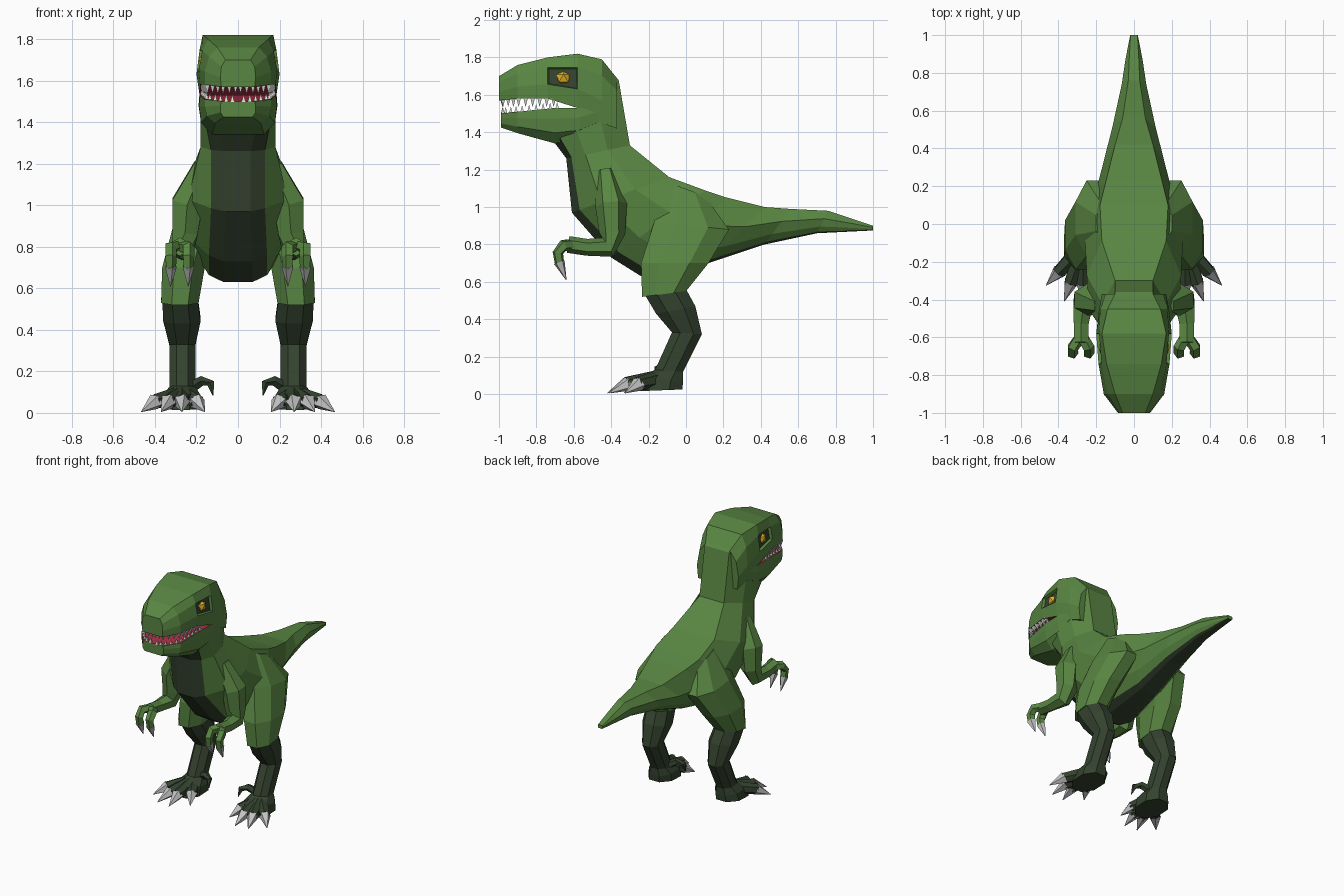
import bpy, bmesh, math
from mathutils import Vector

cube = bpy.data.objects.get("Cube")
if cube:
    bpy.data.objects.remove(cube)


def material(name, rgb):
    mat = bpy.data.materials.new(name)
    mat.use_nodes = True
    mat.diffuse_color = (*rgb, 1)
    bsdf = next(n for n in mat.node_tree.nodes if n.type == 'BSDF_PRINCIPLED')
    bsdf.inputs["Base Color"].default_value = (*rgb, 1)
    bsdf.inputs["Roughness"].default_value = 0.8
    return mat


GREEN = material("leaf green skin", (0.10, 0.24, 0.055))
DARK = material("dark green skin", (0.034, 0.055, 0.028))
RED = material("mouth red", (0.42, 0.03, 0.06))
WHITE = material("tooth white", (0.75, 0.75, 0.72))
GREY = material("claw grey", (0.55, 0.55, 0.55))
YELLOW = material("eye yellow", (0.75, 0.42, 0.015))


def loft(bm, rings, painted=()):
    """Skin a list of rings; the side strips listed in painted get material 1."""
    rows = [[bm.verts.new(p) for p in ring] for ring in rings]
    n = len(rows[0])
    strips = []
    for a, b in zip(rows, rows[1:]):
        strips.append([bm.faces.new((a[j], a[(j + 1) % n], b[(j + 1) % n], b[j]))
                       for j in range(n)])
        for j in painted:
            strips[-1][j].material_index = 1
    bm.faces.new(rows[0][::-1])
    bm.faces.new(rows[-1])
    bmesh.ops.recalc_face_normals(bm, faces=bm.faces[:])
    return strips


def finish(bm, name, mats, mirror=False):
    mesh = bpy.data.meshes.new(name)
    bm.to_mesh(mesh)
    bm.free()
    for m in mats:
        mesh.materials.append(m)
    obj = bpy.data.objects.new(name, mesh)
    bpy.context.collection.objects.link(obj)
    if mirror:
        obj.modifiers.new("mirror", 'MIRROR')
    return obj


def section(top, bottom, widths, fractions):
    """Symmetric ring from a top point to a bottom point in the (y, z) plane."""
    half = []
    for w, f in zip(widths, fractions):
        y, z = (t + (b - t) * f for t, b in zip(top, bottom))
        half.append(Vector((w, y, z)))
    return half + [Vector((-p.x, p.y, p.z)) for p in reversed(half)]


def box_ring(x0, x1, y0, y1, z_front, z_back, cut=0.28):
    """Eight-sided ring around the leg, tilted between front and back heights."""
    flat = [(cut, 0), (1 - cut, 0), (1, cut), (1, 1 - cut),
            (1 - cut, 1), (cut, 1), (0, 1 - cut), (0, cut)]
    return [Vector((x0 + (x1 - x0) * u, y0 + (y1 - y0) * v,
                    z_front + (z_back - z_front) * v)) for u, v in flat]


def tube(bm, path, radii, sides=6, ref=(1, 0, 0)):
    """Tapered limb along a path."""
    pts = [Vector(p) for p in path]
    rings = []
    for i, (p, r) in enumerate(zip(pts, radii)):
        t = (pts[min(i + 1, len(pts) - 1)] - pts[max(i - 1, 0)]).normalized()
        v = t.cross(Vector(ref)).normalized()
        u = v.cross(t)
        angles = [2 * math.pi * (k + 0.5) / sides for k in range(sides)]
        rings.append([p + u * r * math.cos(a) + v * r * math.sin(a) for a in angles])
    loft(bm, rings)


# Body: neck, chest, belly and tail with a dark underside
body_profile = [
    ((-.45, 1.78), (-.55, 1.53), (.10, .15, .15, .11, .05)),
    ((-.36, 1.68), (-.70, 1.34), (.10, .17, .18, .15, .08)),
    ((-.30, 1.33), (-.64, 1.26), (.10, .17, .18, .13, .06)),
    ((-.09, 1.16), (-.61, .97), (.17, .25, .24, .13, .06)),
    ((.10, 1.09), (-.40, .73), (.18, .26, .23, .14, .07)),
    ((.22, 1.05), (-.24, .63), (.15, .23, .20, .14, .07)),
    ((.42, 1.00), (.12, .70), (.10, .165, .13, .09, .05)),
    ((.56, .99), (.42, .80), (.06, .115, .10, .07, .04)),
    ((.76, .98), (.70, .86), (.03, .065, .06, .045, .03)),
    ((.88, .94), (.86, .868), (.025, .045, .04, .03, .02)),
    ((1.0, .90), (1.0, .875), (.018, .02, .02, .018, .01)),
]
bm = bmesh.new()
loft(bm, [section(t, b, w, (0, .35, .7, .92, 1)) for t, b, w in body_profile], (3, 4, 5))
finish(bm, "body", [GREEN, DARK])

# Head with a red palate and sunken eye sockets
head_profile = [
    (-1.0, 1.70, 1.57, (.06, .08, .085, .08)),
    (-.90, 1.76, 1.58, (.10, .14, .16, .16)),
    (-.74, 1.80, 1.58, (.145, .172, .188, .182)),
    (-.58, 1.82, 1.53, (.17, .185, .20, .185)),
    (-.45, 1.79, 1.45, (.14, .178, .185, .17)),
    (-.37, 1.69, 1.42, (.10, .15, .17, .16)),
]
bm = bmesh.new()
strips = loft(bm, [section((y, t), (y, b), w, (0, .25, .65, 1))
                   for y, t, b, w in head_profile], (3,))
sockets = [strips[2][1], strips[2][5]]
bmesh.ops.inset_individual(bm, faces=sockets, thickness=.008, depth=-.018)
for f in sockets:
    f.material_index = 2
finish(bm, "head", [GREEN, RED, DARK])

# Lower jaw with a red floor
jaw_profile = [
    (-.99, 1.50, 1.425, (.08, .085, .085, .07)),
    (-.90, 1.51, 1.395, (.16, .16, .15, .11)),
    (-.70, 1.53, 1.34, (.183, .187, .178, .125)),
    (-.57, 1.53, 1.36, (.186, .19, .18, .13)),
    (-.45, 1.56, 1.42, (.17, .175, .17, .12)),
]
bm = bmesh.new()
loft(bm, [section((y, t), (y, b), w, (0, .3, .7, 1))
          for y, t, b, w in jaw_profile], (7,))
finish(bm, "lower_jaw", [GREEN, RED])

# Eyes
bm = bmesh.new()
bmesh.ops.create_icosphere(bm, subdivisions=1, radius=.045)
bmesh.ops.translate(bm, verts=bm.verts[:], vec=(.148, -.655, 1.69))
finish(bm, "eyes", [YELLOW], True)

# Teeth follow the lips
lip = [Vector(p) for p in ((.012, -.982), (.072, -.978), (.148, -.895), (.176, -.67))]
bm = bmesh.new()
for start, end in zip(lip, lip[1:]):
    count = max(2, round((end - start).length / .036))
    for k in range(count):
        p = start.lerp(end, k / count)
        low = 1.495 + (p.y + 1) * .1
        q = start.lerp(end, (k + .5) / count)
        tube(bm, [(p.x, p.y, 1.582), (p.x, p.y, 1.538)], (.017, .001), 4)
        tube(bm, [(q.x, q.y, low), (q.x, q.y, low + .036)], (.014, .001), 4)
finish(bm, "teeth", [WHITE], True)

# Thighs
bm = bmesh.new()
loft(bm, [box_ring(.08, .20, -.09, .10, 1.13, 1.06),
          box_ring(.10, .31, -.17, .23, .92, .88),
          box_ring(.16, .365, -.24, .12, .70, .70),
          box_ring(.19, .37, -.235, .00, .52, .55)])
finish(bm, "thighs", [GREEN], True)

# Shins and feet
bm = bmesh.new()
loft(bm, [box_ring(.195, .365, -.225, -.01, .54, .58),
          box_ring(.18, .36, -.16, .05, .43, .47),
          box_ring(.205, .33, -.075, .085, .33, .32),
          box_ring(.205, .33, -.165, -.015, .13, .12),
          box_ring(.18, .36, -.25, -.015, .09, .07),
          box_ring(.18, .37, -.27, -.02, .015, .025)])
toes = [(.16, -.33), (.27, -.42), (.37, -.41), (.465, -.325)]
ankle = Vector((.27, -.12))
for tip in toes:
    knuckle = ankle.lerp(Vector(tip), .68)
    tube(bm, [(*ankle, .085), (*knuckle, .055)], (.05, .036))
tube(bm, [(.23, -.10, .12), (.17, -.13, .155), (.13, -.15, .14), (.12, -.17, .085)],
     (.03, .025, .02, .003), 5, (0, 1, 0))
finish(bm, "shins_and_feet", [DARK], True)

# Toe claws
bm = bmesh.new()
for tip in toes:
    base = ankle.lerp(Vector(tip), .64)
    tube(bm, [(*base, .056), (*tip, .006)], (.041, .002), 5)
finish(bm, "toe_claws", [GREY], True)

# Arms with two curled fingers each
bm = bmesh.new()
tube(bm, [(.17, -.43, 1.19), (.245, -.40, 1.01), (.255, -.395, .86),
          (.27, -.42, .785), (.28, -.53, .785), (.28, -.63, .80)],
     (.05, .085, .07, .058, .045, .045))
fingers = (.24, .325)
for x in fingers:
    tube(bm, [(.28, -.59, .80), (x, -.655, .795), (x, -.685, .755), (x, -.675, .69)],
         (.032, .032, .03, .026), 5)
finish(bm, "arms", [GREEN], True)

# Finger claws
bm = bmesh.new()
for x in fingers:
    tube(bm, [(x, -.677, .705), (x, -.64, .61)], (.031, .002), 5)
finish(bm, "finger_claws", [GREY], True)
